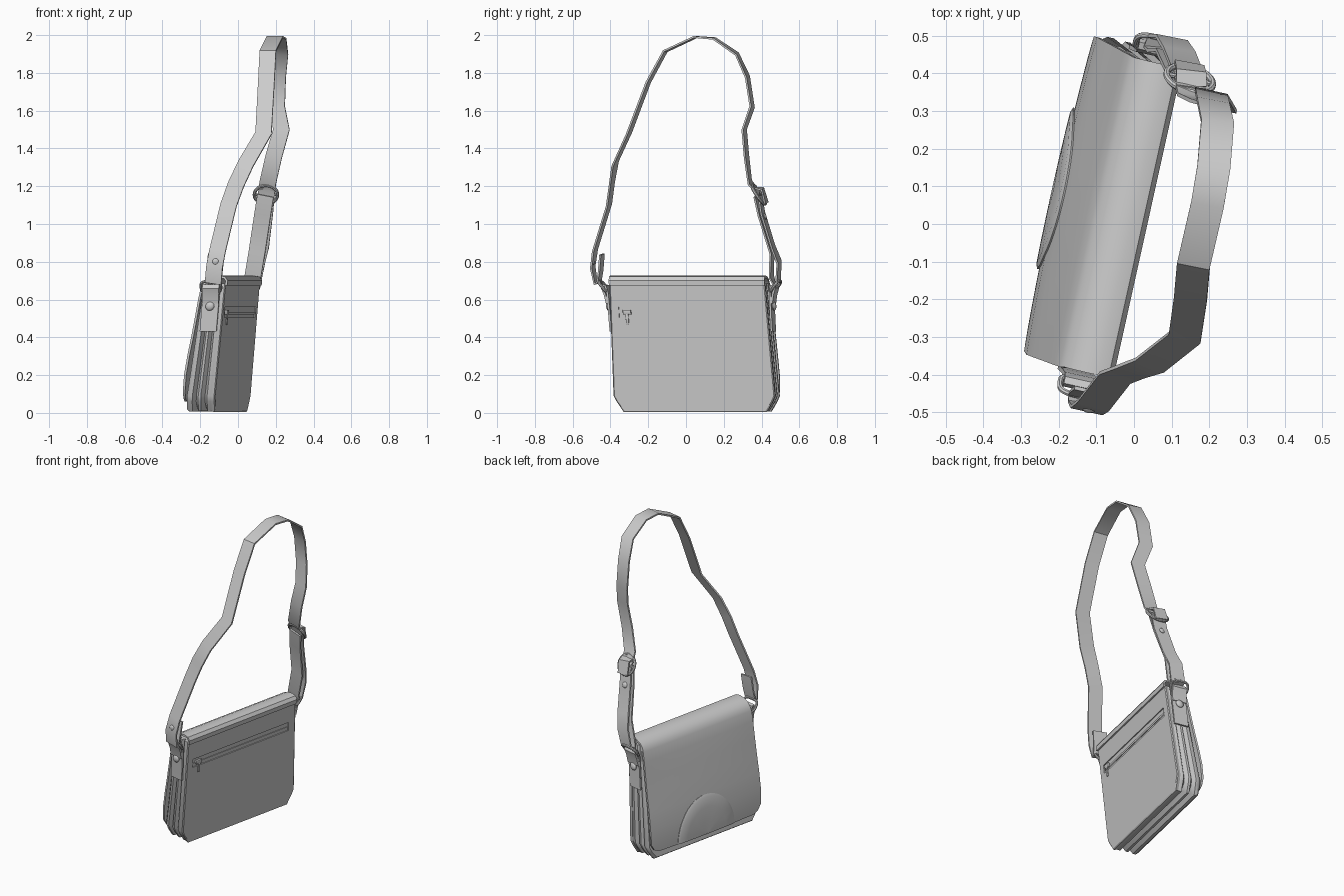
import bpy, bmesh, math
from mathutils import Vector, Matrix

if "Cube" in bpy.data.objects:
    bpy.data.objects.remove(bpy.data.objects["Cube"])

# Bag frame: x = depth (0 at back panel), y = width, z = up; leaning and turned
TURN = -math.radians(12.5)
LEAN = Matrix(((1, 0, 0.1, -0.045), (0, 1, -0.043, 0.04), (0, 0, 1, 0), (0, 0, 0, 1)))
BAG = Matrix.Rotation(TURN, 4, 'Z') @ LEAN
WORLD = Matrix.Identity(4)
SIDE = Vector((math.cos(TURN), math.sin(TURN), 0))


def finish(name, bm, mat=BAG):
    bmesh.ops.recalc_face_normals(bm, faces=bm.faces)
    me = bpy.data.meshes.new(name)
    bm.to_mesh(me)
    bm.free()
    me.transform(mat)
    ob = bpy.data.objects.new(name, me)
    bpy.context.collection.objects.link(ob)
    return ob


def loft(name, rows, closed=False, mat=BAG, thick=0):
    bm = bmesh.new()
    vs = [[bm.verts.new(p) for p in r] for r in rows]
    n = len(rows[0])
    for a, b in zip(vs, vs[1:]):
        for i in range(n if closed else n - 1):
            j = (i + 1) % n
            bm.faces.new((a[i], a[j], b[j], b[i]))
    if closed:
        bm.faces.new(vs[0])
        bm.faces.new(vs[-1])
    ob = finish(name, bm, mat)
    if thick:
        m = ob.modifiers.new('thickness', 'SOLIDIFY')
        m.thickness, m.offset = thick, 0
    return ob


def box(name, c, size, bevel=0):
    bm = bmesh.new()
    bmesh.ops.create_cube(bm, size=1, matrix=Matrix.Translation(c) @ Matrix.Diagonal((*size, 1)))
    if bevel:
        bmesh.ops.bevel(bm, geom=bm.edges[:], offset=bevel, segments=2, affect='EDGES', profile=0.5)
    return finish(name, bm)


def rivet(name, c, r, mat=BAG, normal=(0, 1, 0)):
    bm = bmesh.new()
    q = Vector(normal).to_track_quat('Z', 'Y').to_matrix().to_4x4()
    bmesh.ops.create_uvsphere(bm, u_segments=16, v_segments=8, radius=r,
                              matrix=Matrix.Translation(c) @ q @ Matrix.Diagonal((1, 1, 0.5, 1)))
    finish(name, bm, mat)


def tube(name, pts, r, mat=WORLD, cyclic=True):
    cu = bpy.data.curves.new(name, 'CURVE')
    cu.dimensions = '3D'
    cu.bevel_depth, cu.bevel_resolution, cu.use_fill_caps = r, 2, True
    sp = cu.splines.new('POLY')
    sp.points.add(len(pts) - 1)
    for p, co in zip(sp.points, pts):
        p.co = (*(mat @ Vector(co)), 1)
    sp.use_cyclic_u = cyclic
    ob = bpy.data.objects.new(name, cu)
    bpy.context.collection.objects.link(ob)


def ribbon(name, pts, width=0.088, thick=0.01):
    pts = [Vector(p) for p in pts]
    rows = []
    for i, p in enumerate(pts):
        t = (pts[min(i + 1, len(pts) - 1)] - pts[max(i - 1, 0)]).normalized()
        w = (SIDE - t * SIDE.dot(t)).normalized() * width / 2
        rows.append([p - w, p + w])
    loft(name, rows, mat=WORLD, thick=thick)


def outline(d, inset):
    # U-shaped body outline with cut bottom corners
    t, h, b = 0.422 - inset, 0.438 - inset, 0.004 + inset
    half = [(t, 0.685), (h, 0.09), (h - 0.015, 0.06), (h - 0.05, b)]
    return [(d, w, z) for w, z in half] + [(d, -w, z) for w, z in reversed(half)]


# Body with accordion gusset, narrowing towards the top
rows = []
for s, inset in [(0, .012), (.12, .004), (.22, .004), (.34, .03), (.46, .006), (.56, .006),
                 (.67, .03), (.78, .004), (.9, .004), (1, .014)]:
    rows.append([(-0.012 - s * (0.148 - 0.06 * z), w, z) for _, w, z in outline(0, inset)])
loft('gusset_body', rows, closed=True)

# Back panel with recessed zip pocket
panel = loft('back_panel', [outline(-0.022, 0.004), outline(-0.005, 0.0), outline(0, 0.006)], closed=True)
cutter = box('zip_cutter', (0.002, -0.004, 0.533), (0.016, 0.75, 0.054))
cutter.hide_render = True
cut = panel.modifiers.new('zip_slot', 'BOOLEAN')
cut.object, cut.solver = cutter, 'EXACT'
box('zip_teeth', (-0.005, -0.004, 0.526), (0.006, 0.74, 0.012))
box('zip_slider', (0.001, -0.335, 0.533), (0.014, 0.045, 0.026), 0.004)
box('zip_pull', (0.006, -0.335, 0.495), (0.006, 0.016, 0.06), 0.002)

# Flap: folds over the top and hangs down the front
FRONT = [(0.06, -.168), (0.075, -.169), (0.11, -.172), (0.2, -.173), (0.3, -.165), (0.4, -.153),
         (0.5, -.143), (0.6, -.134), (0.66, -.126)]


def flap_depth(w, z):
    for (z0, d0), (z1, d1) in zip(FRONT, FRONT[1:]):
        if z <= z1:
            break
    d = d0 + (d1 - d0) * (z - z0) / (z1 - z0)
    return d - 0.01 * (1 - (w / 0.43) ** 2) * min(1, (0.7 - z) * 4)


STEPS = [i / 8 - 1 for i in range(17)]
rows = [[(d, h * s, z) for s in STEPS] for d, z, h in
        [(.004, .675, .422), (.004, .7, .422), (-.008, .716, .422), (-.035, .721, .422),
         (-.07, .717, .422), (-.1, .703, .422), (-.118, .683, .422)]]
WIDE = {0.06: .37, 0.075: .405, 0.11: .428}
for z, _ in reversed(FRONT):
    h = WIDE.get(z, 0.435 - 0.015 * z)
    rows.append([(flap_depth(h * s, z), h * s, z) for s in STEPS])
loft('flap', rows, thick=0.012)

# Half-round patch on the flap
rows = []
for k, lift in [(0.02, .01), (.35, .01), (.7, .01), (.94, .01), (1, .005)]:
    row = []
    for i in range(25):
        a = math.pi * i / 24
        w, z = 0.218 * k * math.cos(a) + 0.01, 0.062 + 0.235 * k * math.sin(a)
        row.append((flap_depth(w, z) - lift, w, z))
    rows.append(row)
loft('flap_patch', rows, thick=0.012)

# End tabs with rivets and metal rings
for e, end in ((-1, 'near'), (1, 'far')):
    prof = [(.436, .43), (.438, .55), (.441, .64), (.45, .672), (.462, .676), (.468, .66), (.456, .63), (.446, .58)]
    loft(end + '_tab', [[(-0.068 + x, e * w, z) for x in (-.045, .045)] for w, z in prof], thick=0.011)
    rivet(end + '_tab_rivet', (-0.068, e * 0.449, 0.565), 0.024)
    ring = []
    for i in range(24):
        a = math.tau * i / 24
        x = 0.054 * math.copysign(abs(math.cos(a)) ** 0.6, math.cos(a))
        v = 0.036 * math.copysign(abs(math.sin(a)) ** 0.6, math.sin(a))
        ring.append((-0.068 + x, e * (0.466 + v * 0.6), 0.668 + v * 0.8))
    tube(end + '_ring', ring, 0.008, BAG)

# Long shoulder strap, folded back around the near ring
ribbon('shoulder_strap', [
    (-.115, -.445, .84), (-.125, -.452, .75), (-.132, -.462, .69), (-.132, -.478, .688), (-.125, -.494, .77),
    (-.108, -.482, .86), (-.05, -.408, 1.1), (-.01, -.393, 1.21), (.042, -.375, 1.32), (.135, -.302, 1.48),
    (.15, -.2, 1.75), (.158, -.11, 1.915), (.195, .05, 1.99), (.212, .15, 1.982), (.222, .27, 1.9),
    (.21, .325, 1.78), (.205, .35, 1.62), (.23, .308, 1.5), (.19, .32, 1.36), (.158, .338, 1.22), (.15, .385, 1.16)])
# Adjusting loop through the far ring
ribbon('adjusting_loop', [
    (.155, .36, 1.2), (.148, .395, 1.13), (.142, .405, 1.06), (.12, .46, .88), (.1, .492, .8), (.078, .488, .69),
    (.07, .468, .682), (.078, .452, .72), (.1, .455, .85), (.13, .392, 1.05), (.146, .37, 1.15)])
ribbon('strap_keeper', [(.152, .365, 1.19), (.152, .405, 1.185), (.147, .425, 1.11)], 0.08)
rivet('near_strap_rivet', (-.118, -.493, .8), 0.018, WORLD, (0, 1, .1))
rivet('far_strap_rivet', (.138, .417, 1.04), 0.018, WORLD, (0, 1, .3))

# Round slide buckle with centre bar
c, up = Vector((.148, .385, 1.155)), Vector((0, -.55, .83))
ring = [c + SIDE * .063 * math.cos(math.tau * i / 24) + up * .06 * math.sin(math.tau * i / 24) for i in range(24)]
tube('slide_buckle', ring, 0.009)
tube('buckle_bar', [c - SIDE * .063, c + SIDE * .063], 0.007, cyclic=False)

# Apply modifiers and smooth the shading
bpy.ops.object.select_all(action='SELECT')
bpy.context.view_layer.objects.active = panel
bpy.ops.object.convert(target='MESH')
bpy.data.objects.remove(bpy.data.objects['zip_cutter'], do_unlink=True)
bpy.ops.object.shade_smooth_by_angle(angle=math.radians(35))
